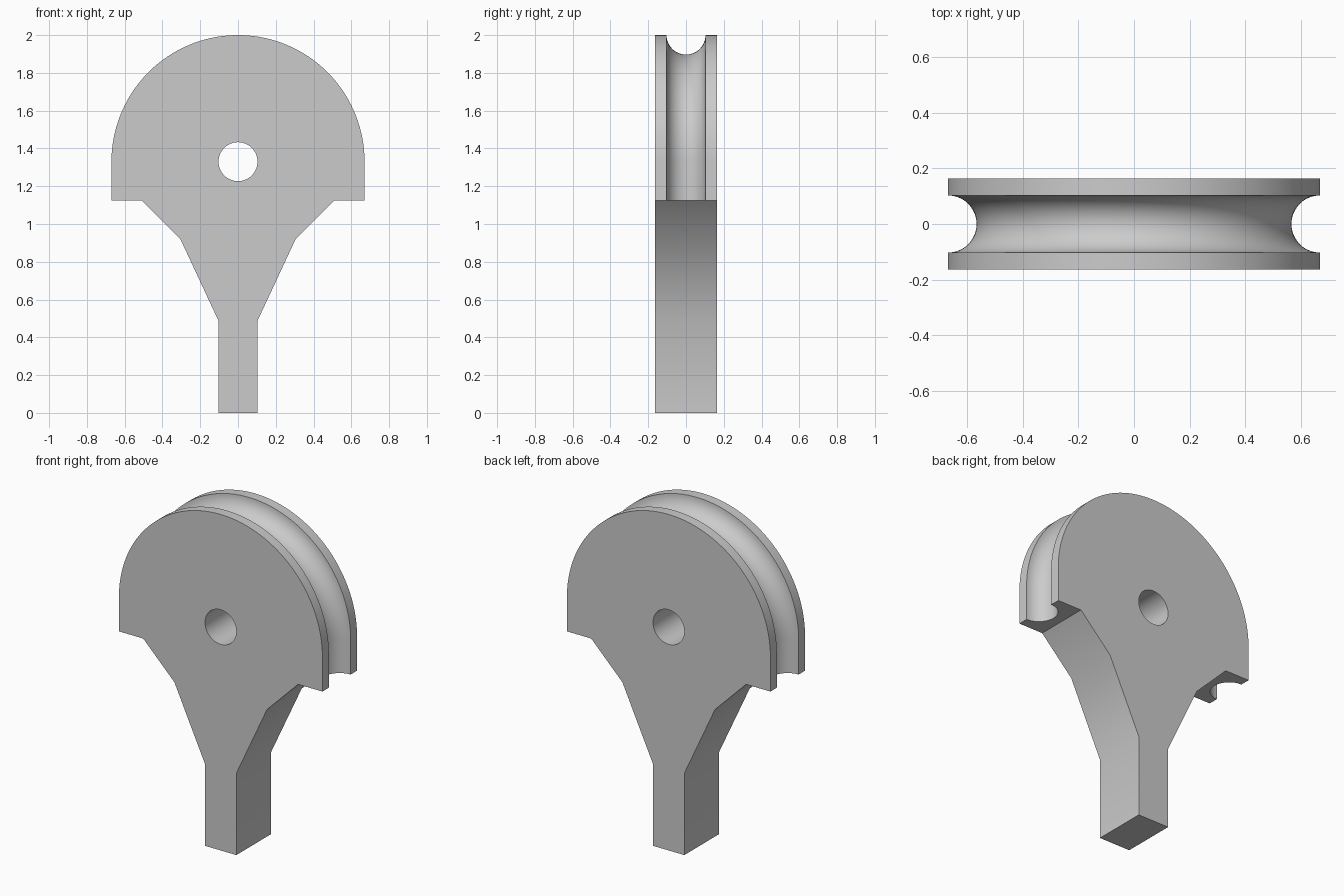
import bpy, bmesh, math
from mathutils import Vector

if "Cube" in bpy.data.objects:
    bpy.data.objects.remove(bpy.data.objects["Cube"], do_unlink=True)

HALF = 0.163      # half thickness
R = 0.67          # rim radius
CZ = 1.33         # bore height
BORE = 0.103
LEDGE = 1.125     # underside of the rim
STEPS = 96

grey = bpy.data.materials.new("plain grey")
grey.use_nodes = True
colour = (0.6, 0.6, 0.6, 1)
grey.diffuse_color = colour
grey.node_tree.nodes["Principled BSDF"].inputs["Base Color"].default_value = colour


def finish(name, bm):
    bmesh.ops.recalc_face_normals(bm, faces=bm.faces)
    mesh = bpy.data.meshes.new(name)
    bm.to_mesh(mesh)
    bm.free()
    mesh.materials.append(grey)
    ob = bpy.data.objects.new(name, mesh)
    bpy.context.collection.objects.link(ob)
    return ob


def prism(name, outline, half):
    """Extrude an x-z outline along y."""
    bm = bmesh.new()
    face = bm.faces.new([bm.verts.new((x, -half, z)) for x, z in outline])
    ext = bmesh.ops.extrude_face_region(bm, geom=[face])
    verts = [v for v in ext["geom"] if isinstance(v, bmesh.types.BMVert)]
    bmesh.ops.translate(bm, vec=(0, 2 * half, 0), verts=verts)
    return finish(name, bm)


def arc(radius, a0, a1, n):
    return [(radius * math.cos(a0 + (a1 - a0) * i / n),
             CZ + radius * math.sin(a0 + (a1 - a0) * i / n)) for i in range(n + 1)]


# Lever plate: half-round head on a tapered stem
stem = [(R, LEDGE), (0.51, LEDGE), (0.305, 0.92), (0.103, 0.487), (0.103, 0)]
rim = arc(R, 0, math.pi, STEPS)
plate = prism("sheave_lever", stem[::-1] + rim + [(-x, z) for x, z in stem], HALF)

# Round groove swept along the rim, running out of the underside
bm = bmesh.new()
path = [(R, LEDGE - 0.12)] + rim + [(-R, LEDGE - 0.12)]
rings = []
for x, z in path:
    out = Vector((x, 0, max(z - CZ, 0))).normalized()
    rings.append([bm.verts.new(Vector((x, 0, z)) + BORE * (
        out * math.cos(t) + Vector((0, math.sin(t), 0))))
        for t in (math.tau * k / 48 for k in range(48))])
for a, b in zip(rings, rings[1:]):
    for k in range(48):
        n = (k + 1) % 48
        bm.faces.new((a[k], a[n], b[n], b[k]))
bm.faces.new(rings[0])
bm.faces.new(rings[-1])
groove = finish("groove_cutter", bm)

# Pivot bore
bore = prism("bore_cutter", arc(BORE, 0, math.tau, 64)[:-1], HALF * 2)

bpy.ops.object.select_all(action="DESELECT")
plate.select_set(True)
bpy.context.view_layer.objects.active = plate
for cutter in (groove, bore):
    cutter.hide_render = True
    mod = plate.modifiers.new(cutter.name, "BOOLEAN")
    mod.operation = "DIFFERENCE"
    mod.solver = "EXACT"
    mod.object = cutter
    bpy.ops.object.modifier_apply(modifier=mod.name)
    bpy.data.objects.remove(cutter, do_unlink=True)

bpy.ops.object.shade_smooth_by_angle(angle=math.radians(30))
